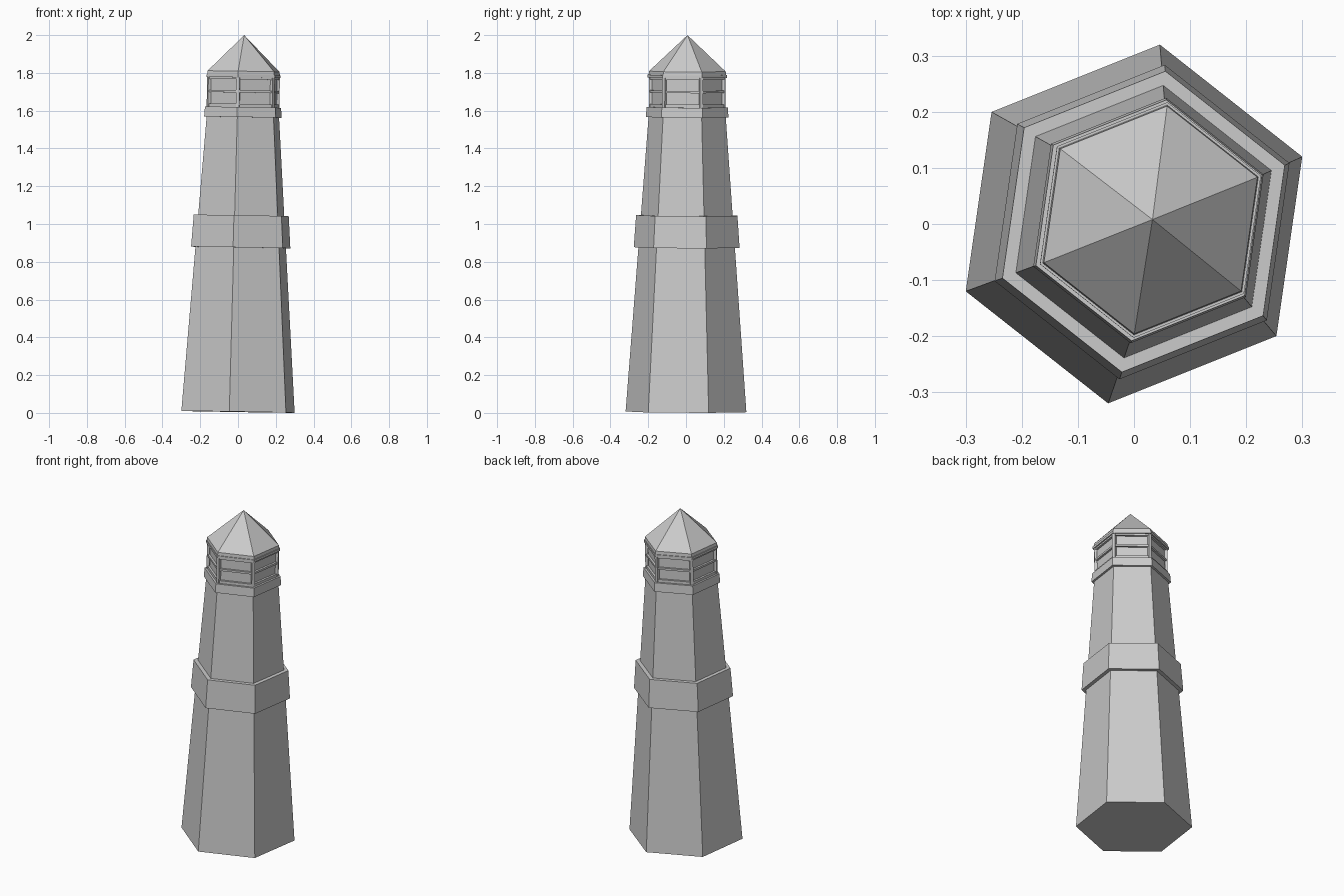
import bpy, bmesh, math
from mathutils import Vector, Matrix

if "Cube" in bpy.data.objects:
    bpy.data.objects.remove(bpy.data.objects["Cube"])

PHASE = math.radians(21.8)
AXIS = Vector((0.0165, 0.004, 1)).normalized()      # the tower leans slightly
TILT = Matrix.Translation((0, 0, 0.0055)) @ Vector((0, 0, 1)).rotation_difference(AXIS).to_matrix().to_4x4()


def corner(r, i, z):
    a = PHASE + i * math.pi / 3
    return Vector((r * math.cos(a), r * math.sin(a), z))


def finish(name, bm):
    bmesh.ops.recalc_face_normals(bm, faces=bm.faces)
    bm.transform(TILT)
    me = bpy.data.meshes.new(name)
    bm.to_mesh(me)
    bm.free()
    ob = bpy.data.objects.new(name, me)
    bpy.context.collection.objects.link(ob)
    return ob


def hex_solid(name, profile, closed=False):
    """Six-sided lathe of (radius, z) points; closed makes a ring, else it is capped."""
    bm = bmesh.new()
    rows = [[bm.verts.new(corner(r, i, z)) for i in range(6)] for r, z in profile]
    pairs = list(zip(rows, rows[1:]))
    if closed:
        pairs.append((rows[-1], rows[0]))
    for a, b in pairs:
        for i in range(6):
            j = (i + 1) % 6
            bm.faces.new((a[i], a[j], b[j], b[i]))
    if not closed:
        bm.faces.new(rows[0])
        bm.faces.new(rows[-1])
        bmesh.ops.remove_doubles(bm, verts=bm.verts, dist=1e-5)
    return finish(name, bm)


# Tapered tower and its two collars
hex_solid("tower", [(0.323, 0), (0.205, 1.58)])
hex_solid("middle_band", [(0.283, 0.87), (0.271, 1.04)])
hex_solid("gallery_ledge", [(0.221, 1.56), (0.217, 1.613)])

# Lantern room: inner core with a slim frame of rails and corner posts
hex_solid("lantern_core", [(0.188, 1.61), (0.188, 1.775)])
for n, (z0, z1) in enumerate([(1.613, 1.630), (1.690, 1.702), (1.760, 1.772)]):
    hex_solid(f"lantern_rail_{n}", [(0.190, z0), (0.204, z0), (0.204, z1), (0.190, z1)], closed=True)

bm = bmesh.new()
for i in range(6):
    a = PHASE + i * math.pi / 3
    m = (Matrix.Translation(corner(0.196, i, 1.6925)) @ Matrix.Rotation(a, 4, 'Z')
         @ Matrix.Diagonal((0.016, 0.018, 0.161, 1)))
    bmesh.ops.create_cube(bm, size=1, matrix=m)
finish("lantern_posts", bm)

# Cornice and pointed roof
hex_solid("cornice", [(0.212, 1.770), (0.212, 1.784)])
bm = bmesh.new()
low = [bm.verts.new(corner(0.207, i, 1.784)) for i in range(6)]
eave = [bm.verts.new(corner(0.205, i, 1.803)) for i in range(6)]
tip = bm.verts.new((0, 0, 1.9945))
bm.faces.new(low)
for i in range(6):
    j = (i + 1) % 6
    bm.faces.new((low[i], low[j], eave[j], eave[i]))
    bm.faces.new((eave[i], eave[j], tip))
finish("roof", bm)
